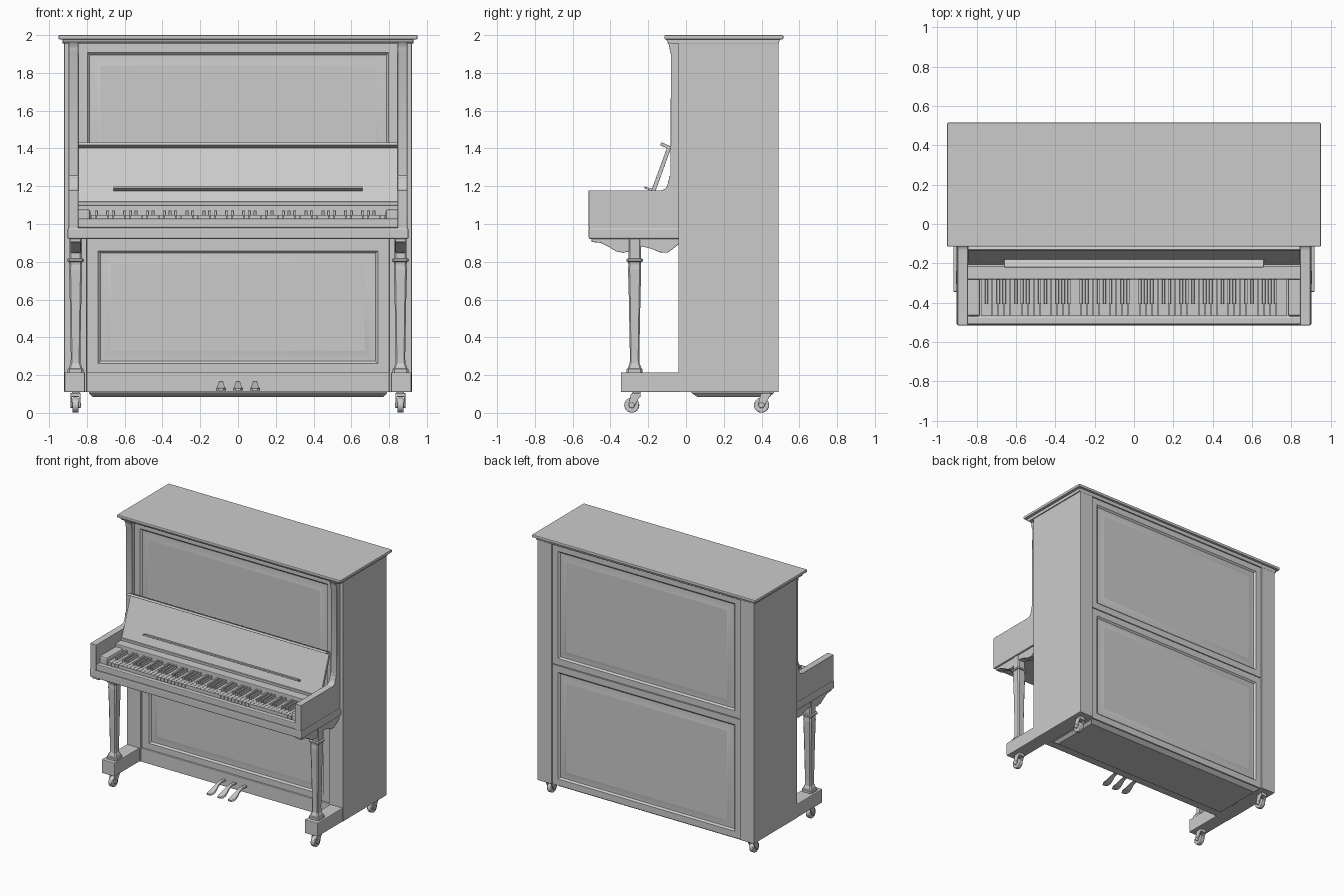
import bpy, bmesh, math
from mathutils import Vector

if "Cube" in bpy.data.objects:
    bpy.data.objects.remove(bpy.data.objects["Cube"])


def finish(name, bm, bevel=0, smooth=False, segs=2):
    bmesh.ops.recalc_face_normals(bm, faces=bm.faces)
    me = bpy.data.meshes.new(name)
    bm.to_mesh(me)
    bm.free()
    ob = bpy.data.objects.new(name, me)
    bpy.context.collection.objects.link(ob)
    if bevel:
        m = ob.modifiers.new("bevel", 'BEVEL')
        m.width, m.segments = bevel, segs
        m.limit_method, m.angle_limit = 'ANGLE', math.radians(40)
    if smooth:
        bpy.ops.object.select_all(action='DESELECT')
        bpy.context.view_layer.objects.active = ob
        ob.select_set(True)
        bpy.ops.object.shade_smooth_by_angle(angle=math.radians(35))
    return ob


def add_box(bm, x0, x1, y0, y1, z0, z1):
    vs = bmesh.ops.create_cube(bm, size=1)["verts"]
    for v in vs:
        v.co = Vector(((x0 + x1) / 2 + v.co.x * (x1 - x0), (y0 + y1) / 2 + v.co.y * (y1 - y0),
                       (z0 + z1) / 2 + v.co.z * (z1 - z0)))


def box(name, x0, x1, y0, y1, z0, z1, bevel=0.003):
    bm = bmesh.new()
    add_box(bm, x0, x1, y0, y1, z0, z1)
    return finish(name, bm, bevel)


def loft(name, rings, bevel=0, smooth=False):
    bm = bmesh.new()
    loops = [[bm.verts.new(p) for p in r] for r in rings]
    n = len(loops[0])
    for a, b in zip(loops, loops[1:]):
        for i in range(n):
            bm.faces.new((a[i], a[(i + 1) % n], b[(i + 1) % n], b[i]))
    bm.faces.new(loops[0])
    bm.faces.new(loops[-1])
    return finish(name, bm, bevel, smooth)


def prism(name, profile, x0, x1, bevel=0.002, smooth=False):
    """Extrude a (y, z) outline along x."""
    return loft(name, [[(x, y, z) for y, z in profile] for x in (x0, x1)], bevel, smooth)


def panel(name, hx, z0, z1, y, face, inset):
    """Framed panel with a sunk, sloping border; face is -1 (front) or 1 (back)."""
    steps = [(0, -0.03), (0, 0), (inset, 0), (inset + .012, -.012), (inset + .035, -.011),
             (inset + .065, -.001), (inset + .07, -.001)]
    rings = []
    for i, d in steps:
        yy = y + face * d
        rings.append([(-hx + i, yy, z0 + i), (hx - i, yy, z0 + i), (hx - i, yy, z1 - i), (-hx + i, yy, z1 - i)])
    return loft(name, rings, 0, True)


def octagon(cx, cy, z, h, c=0.25):
    k = h * (1 - c)
    pts = [(h, -k), (h, k), (k, h), (-k, h), (-h, k), (-h, -k), (-k, -h), (k, -h)]
    return [(cx + a, cy + b, z) for a, b in pts]


def caster(name, x, y):
    bm = bmesh.new()
    z = 0.041
    for r, w in ((0.040, 0.032), (0.016, 0.056)):
        vs = bmesh.ops.create_cone(bm, cap_ends=True, segments=24, radius1=r, radius2=r, depth=w)["verts"]
        for v in vs:
            v.co = Vector((x + v.co.z, y + v.co.x, z + v.co.y))
    finish(name + "_wheel", bm, 0.005, True)
    # Forked arm leaning back to the stem
    for s in (-1, 1):
        prism(name + "_fork", [(y - .018, z + .004), (y - .008, z - .014), (y + .012, z - .010), (y + .048, .098),
                               (y + .040, .105), (y - .005, .100)],
              x + s * .018, x + s * .026, 0.002)
    box(name + "_fork_top", x - .026, x + .026, y - .002, y + .047, .085, .104)
    box(name + "_stem", x - .02, x + .02, y + .005, y + .045, .10, .115)


# Case
box("lid", -.95, .95, -.115, .515, 1.978, 2.0, .005)
prism("lid_moulding", [(-.085, 1.955), (-.10, 1.966), (-.105, 1.98), (.498, 1.98), (.49, 1.955)], -.928, .928)
panel("upper_front_panel", .85, .98, 1.96, -.05, -1, .052)
panel("lower_front_panel", .802, .20, .92, -.022, -1, .062)
panel("lower_back_panel", .802, .11, 1.03, .48, 1, .05)
panel("upper_back_panel", .802, 1.036, 1.96, .48, 1, .05)
box("pedal_rail", -.802, .802, -.036, .0, .11, .215, .004)
box("bottom_board", -.802, .802, -.03, .46, .11, .13)
loft("bottom_plate", [[(-a, b, z), (a, b, z), (a, c, z), (-a, c, z)]
                      for a, b, c, z in ((.79, .025, .468, .112), (.79, .03, .465, .105), (.77, .06, .44, .085))])

# Key bed, rails and keyboard surround
box("key_bed", -.902, .902, -.515, -.03, .92, .98, .008)
box("key_bed_upper", -.85, .85, -.50, -.04, .975, 1.02)
box("key_slip", -.85, .85, -.510, -.472, .98, 1.028, .006)
box("key_back_cover", -.85, .85, -.282, -.18, 1.01, 1.10, .004)
for k in range(2):
    s = (-1, 1)[k]
    x0, x1 = sorted((s * .782, s * .85))
    box("key_block", x0, x1, -.47, -.27, 1.0, 1.078, .012)

white = bmesh.new()
black = bmesh.new()
w = 1.56 / 52
for i in range(52):
    x = -.78 + i * w
    add_box(white, x + .001, x + w - .001, -.468, -.27, 1.015, 1.048)
    if i % 7 in (0, 2, 3, 5, 6) and i < 51:
        add_box(black, x + w - .008, x + w + .008, -.408, -.27, 1.04, 1.072)
finish("white_keys", white)
finish("black_keys", black, .002, segs=1)

# Sloping fallboard with its top lip and music ledge
prism("fallboard", [(-.212, 1.10), (-.190, 1.095), (-.082, 1.395), (-.100, 1.405)], -.845, .845)
prism("fallboard_lip", [(-.138, 1.418), (-.130, 1.433), (-.078, 1.410), (-.085, 1.394)], -.845, .845)
prism("fallboard_foot", [(-.216, 1.10), (-.216, 1.118), (-.195, 1.118), (-.195, 1.10)], -.845, .845)
prism("music_ledge", [(-.222, 1.190), (-.218, 1.198), (-.172, 1.184), (-.178, 1.172)], -.66, .66)

# Cheek outline: arm, concave sweep, pilaster and top corbel
cheek = [(-.03, .978), (-.515, .978), (-.515, 1.178), (-.135, 1.178)]
cheek += [(-.135 + .04 * math.sin(a), 1.225 - .047 * math.cos(a))
          for a in [math.radians(d) for d in range(15, 91, 15)]]
cheek += [(-.090, 1.235), (-.090, 1.25), (-.082, 1.256), (-.080, 1.90), (-.086, 1.915), (-.086, 1.925),
          (-.090, 1.945), (-.10, 1.962), (-.03, 1.962)]

# Scalloped bracket under the key bed
bracket = [(-.50, .925), (-.50, .905), (-.45, .90), (-.41, .88), (-.37, .855), (-.33, .847), (-.295, .858),
           (-.27, .875), (-.22, .878), (-.18, .868), (-.14, .850), (-.10, .848), (-.07, .868), (-.03, .90),
           (-.03, .925)]

leg_profile = [(.213, .043), (.232, .043), (.236, .036), (.25, .032), (.262, .026), (.30, .025), (.62, .031),
               (.76, .035), (.785, .033), (.80, .036), (.803, .044), (.815, .044), (.818, .033), (.925, .033)]

for s in (-1, 1):
    side = "left" if s < 0 else "right"

    def span(a, b):
        return sorted((s * a, s * b))
    box(side + "_side_column", *span(.80, .92), -.04, .49, .11, 1.96, .004)
    prism(side + "_cheek", cheek, *span(.845, .897), .002, True)
    prism(side + "_bracket", bracket, *span(.832, .888), .002, True)
    box(side + "_toe_block", *span(.81, .918), -.345, -.03, .11, .215, .005)
    loft(side + "_leg", [octagon(s * .86, -.272, z, h) for z, h in leg_profile])
    caster(side + "_front_caster", s * .86, -.287)
    caster(side + "_rear_caster", s * .86, .40)

# Pedals: spoon shapes drooping towards the player
stations = [(-.02, .160, .013), (-.09, .163, .013), (-.13, .152, .016), (-.16, .137, .023),
            (-.19, .126, .028), (-.215, .122, .025), (-.232, .122, .014)]
for name, x in (("soft_pedal", -.09), ("middle_pedal", 0), ("sustain_pedal", .09)):
    loft(name, [[(x - h, y, z - .004), (x + h, y, z - .004), (x + h * .8, y, z + .006), (x - h * .8, y, z + .006)]
                for y, z, h in stations], 0, True)
